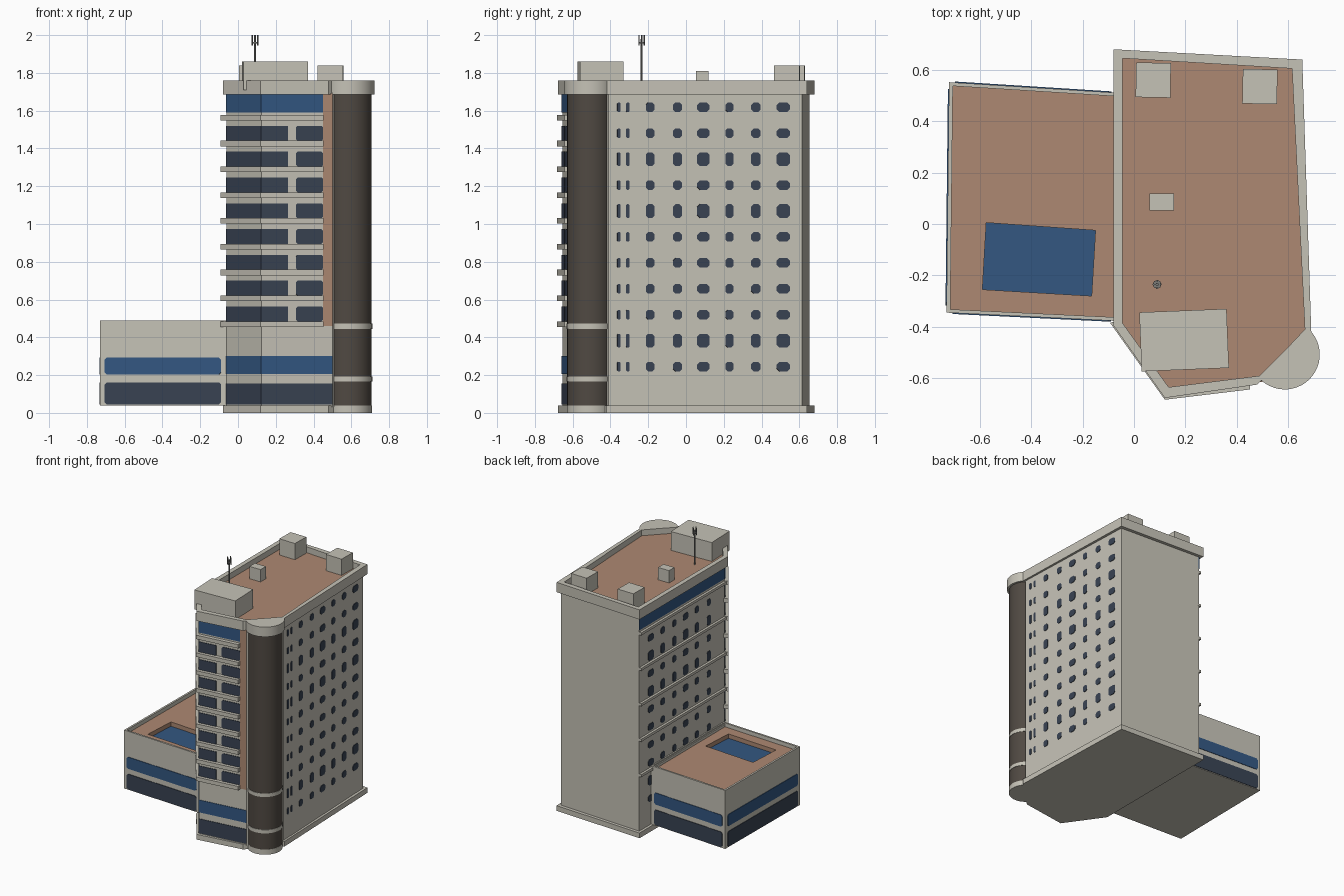
import bpy, bmesh, math
from mathutils import Vector

if "Cube" in bpy.data.objects:
    bpy.data.objects.remove(bpy.data.objects["Cube"], do_unlink=True)


def material(name, rgb):
    m = bpy.data.materials.new(name)
    m.use_nodes = True
    m.diffuse_color = (*rgb, 1)
    m.node_tree.nodes["Principled BSDF"].inputs["Base Color"].default_value = (*rgb, 1)
    return m


STONE = material("pale stone", (0.56, 0.54, 0.47))
TAN = material("tan roof", (0.42, 0.25, 0.17))
BLUE = material("blue glass", (0.033, 0.095, 0.22))
DARK = material("dark glass", (0.04, 0.055, 0.085))
BROWN = material("brown cladding", (0.08, 0.067, 0.055))
METAL = material("grey metal", (0.2, 0.2, 0.19))


def finish(name, bm, mat):
    bmesh.ops.recalc_face_normals(bm, faces=bm.faces)
    me = bpy.data.meshes.new(name)
    bm.to_mesh(me)
    bm.free()
    me.materials.append(mat)
    ob = bpy.data.objects.new(name, me)
    bpy.context.collection.objects.link(ob)
    return ob


def solid(bm, bottom, shift):
    """Extrude a polygon of 3D points by a vector."""
    a = [bm.verts.new(p) for p in bottom]
    b = [bm.verts.new(Vector(p) + Vector(shift)) for p in bottom]
    bm.faces.new(a)
    bm.faces.new(b)
    for i in range(len(a)):
        j = (i + 1) % len(a)
        bm.faces.new((a[i], a[j], b[j], b[i]))


def prism(name, loop, z0, z1, mat):
    bm = bmesh.new()
    solid(bm, [(x, y, z0) for x, y in loop], (0, 0, z1 - z0))
    return finish(name, bm, mat)


def ring(name, outer, inner, z0, z1, mat):
    """Wall or deck between two loops with the same number of corners."""
    bm = bmesh.new()
    n = len(outer)
    loops = [[bm.verts.new((x, y, z)) for x, y in lp]
             for lp, z in ((outer, z0), (outer, z1), (inner, z1), (inner, z0))]
    for k in range(4):
        a, b = loops[k], loops[(k + 1) % 4]
        for i in range(n):
            j = (i + 1) % n
            bm.faces.new((a[i], a[j], b[j], b[i]))
    return finish(name, bm, mat)


def panel(bm, wall, t0, t1, z0, z1, cut=0.0):
    """Thin plate with clipped corners on a wall, t runs 0..1 along it."""
    p, q = (Vector((*c, 0)) for c in wall)
    d = q - p
    length = d.length
    d.normalize()
    n = Vector((-d.y, d.x, 0))
    u0, u1 = t0 * length, t1 * length
    if cut:
        pts = [(u0 + cut, z0), (u1 - cut, z0), (u1, z0 + cut), (u1, z1 - cut),
               (u1 - cut, z1), (u0 + cut, z1), (u0, z1 - cut), (u0, z0 + cut)]
    else:
        pts = [(u0, z0), (u1, z0), (u1, z1), (u0, z1)]
    solid(bm, [p + d * u + Vector((0, 0, z)) - n * 0.003 for u, z in pts], n * 0.007)


def panels(name, mat, items):
    bm = bmesh.new()
    for it in items:
        panel(bm, *it)
    finish(name, bm, mat)


# Tower outlines, clockwise from the back left corner
WALL = [(-0.06, 0.655), (0.635, 0.615), (0.675, -0.41), (0.5, -0.61), (0.125, -0.655), (-0.06, -0.385)]
RIM = [(-0.08, 0.68), (0.655, 0.64), (0.69, -0.42), (0.48, -0.625), (0.12, -0.677), (-0.08, -0.395)]
INNER = [(-0.045, 0.645), (0.615, 0.605), (0.665, -0.41), (0.495, -0.59), (0.135, -0.635), (-0.045, -0.385)]
back, right, corner, front, angled, left = [(WALL[i], WALL[(i + 1) % 6]) for i in range(6)]
CX, CY = 0.587, -0.508


def half_disc(r):
    return [(CX + r * math.cos(a), CY + r * math.sin(a))
            for a in (math.radians(50 - 190 * i / 24) for i in range(25))]


def cylinder(name, x, y, r, z0, z1, mat, n=32):
    ob = prism(name, [(x + r * math.cos(math.tau * i / n), y + r * math.sin(math.tau * i / n))
                      for i in range(n)], z0, z1, mat)
    smooth(ob)


def smooth(ob):
    bpy.ops.object.select_all(action="DESELECT")
    ob.select_set(True)
    bpy.context.view_layer.objects.active = ob
    bpy.ops.object.shade_smooth_by_angle(angle=math.radians(35))


# Tower shell
prism("tower_walls", WALL, 0.03, 1.7, STONE)
prism("plinth", RIM, 0, 0.04, STONE)
smooth(prism("plinth_round", half_disc(0.122), 0, 0.04, STONE))
prism("tower_roof", INNER, 1.69, 1.715, TAN)
ring("tower_parapet", RIM, INNER, 1.685, 1.76, STONE)
smooth(prism("parapet_round", half_disc(0.136), 1.685, 1.76, STONE))

# Round corner column with pale rings
cylinder("corner_column", CX, CY, 0.121, 0.04, 1.69, BROWN)
for z in (0.165, 0.445):
    cylinder("column_ring", CX, CY, 0.124, z, z + 0.027, STONE)

# Front glazing: floors between ledges, t runs right to left
LEDGES = [0.455 + 0.1366 * i for i in range(9)]
floors = []
for z in LEDGES[:-1]:
    z0, z1 = z + 0.03, z + 0.108
    floors += [(front, 0.133, 0.515, z0, z1, 0.008), (front, 0.63, 1, z0, z1),
               (angled, 0, 1, z0, z1)]
floors += [(w, 0, 1, 0.045, 0.155) for w in (front, angled)]
panels("front_windows", DARK, floors)
panels("front_blue_glass", BLUE,
       [(front, 0, 1, 0.205, 0.3), (angled, 0, 1, 0.205, 0.3), (front, 0.133, 1, 1.59, 1.685),
        (angled, 0, 1, 1.59, 1.685), (left, 0, 1, 1.59, 1.685)])
panels("tan_strip", TAN, [(front, 0, 0.133, 0.46, 1.69)])

# Ledges around the front, and thin ones along the left side
for i, z in enumerate(LEDGES):
    prism("front_ledge", [(-0.093, -0.385), (0.12, -0.684), (0.452, -0.644),
                          (0.452, -0.6), (0.13, -0.63), (-0.05, -0.37)], z, z + 0.03, STONE)
    if i % 2 == 0:
        prism("left_ledge", [(-0.078, -0.38), (-0.05, -0.38), (-0.05, 0.655), (-0.078, 0.655)],
              z + 0.005, z + 0.025, STONE)

# Small side windows: (position, width) by column, some rows taller
COLUMNS = [(-0.355, 0.018), (-0.308, 0.018), (-0.19, 0.046), (-0.045, 0.046),
           (0.092, 0.066), (0.23, 0.042), (0.37, 0.05), (0.515, 0.07)]
ROWS = [0.245 + 0.1373 * i for i in range(11)]


def window_grid(wall, columns, lowest):
    y0, y1 = wall[0][1], wall[1][1]
    out = []
    for i, z in enumerate(ROWS):
        h = 0.036 if i in (1, 6, 8) else 0.025
        for y, w in columns:
            if z < lowest and y < 0.5:
                continue
            ta, tb = sorted(((y - s * w / 2) - y0) / (y1 - y0) for s in (-1, 1))
            out.append((wall, ta, tb, z - h, z + h, min(0.014, w * 0.25)))
    return out


panels("right_windows", DARK, window_grid(right, COLUMNS, 0))
panels("left_windows", DARK, window_grid(left, [c for c in COLUMNS[2:]], 0.5)[:-6])

# Roof boxes: centre, size, top
for name, x, y, sx, sy, top in (("front_plant_room", 0.195, -0.452, 0.34, 0.23, 1.86),
                                ("back_left_box", 0.075, 0.56, 0.135, 0.135, 1.84),
                                ("back_right_box", 0.49, 0.535, 0.135, 0.135, 1.84),
                                ("small_vent", 0.108, 0.086, 0.094, 0.066, 1.81)):
    tilt = 0.04 if name == "front_plant_room" else -0.02 if "box" in name else 0
    c, s = math.cos(tilt), math.sin(tilt)
    prism(name, [(x + c * a * sx / 2 - s * b * sy / 2, y + s * a * sx / 2 + c * b * sy / 2)
                 for a, b in ((-1, -1), (1, -1), (1, 1), (-1, 1))], 1.71, top, STONE)

# Antenna: mast, cross arm and forked tips
AX, AY = 0.09, -0.235
cylinder("antenna_mast", AX, AY, 0.006, 1.71, 1.98, METAL, 8)
cylinder("antenna_arm", AX, AY, 0.017, 1.955, 1.963, METAL, 8)
for dx, dy in ((-1, 0), (1, 0), (0, 1), (0, -1)):
    cylinder("antenna_tip", AX + dx * 0.014, AY + dy * 0.014, 0.004, 1.945, 2.0, METAL, 6)

# Low wing with a sunken roof and blue skylight
WING = [(-0.72, 0.552), (-0.055, 0.51), (-0.055, -0.378), (-0.73, -0.345)]
WING_IN = [(-0.705, 0.537), (-0.07, 0.497), (-0.07, -0.363), (-0.715, -0.332)]
POOL = [(-0.575, 0.005), (-0.15, -0.025), (-0.165, -0.28), (-0.59, -0.255)]
prism("wing_walls", WING, 0.04, 0.42, STONE)
ring("wing_parapet", WING, WING_IN, 0.42, 0.49, STONE)
ring("wing_roof", WING_IN, POOL, 0.42, 0.46, TAN)
prism("skylight", POOL, 0.42, 0.427, BLUE)
w_back, _, w_front, w_left = [(WING[i], WING[(i + 1) % 4]) for i in range(4)]
spans = [(w_front, 0.05, 0.965), (w_left, 0.03, 0.97), (w_back, 0.035, 0.95)]
panels("wing_dark_bands", DARK, [(w, a, b, 0.045, 0.162, 0.012) for w, a, b in spans])
panels("wing_blue_bands", BLUE, [(w, a, b, 0.203, 0.293, 0.012) for w, a, b in spans])
